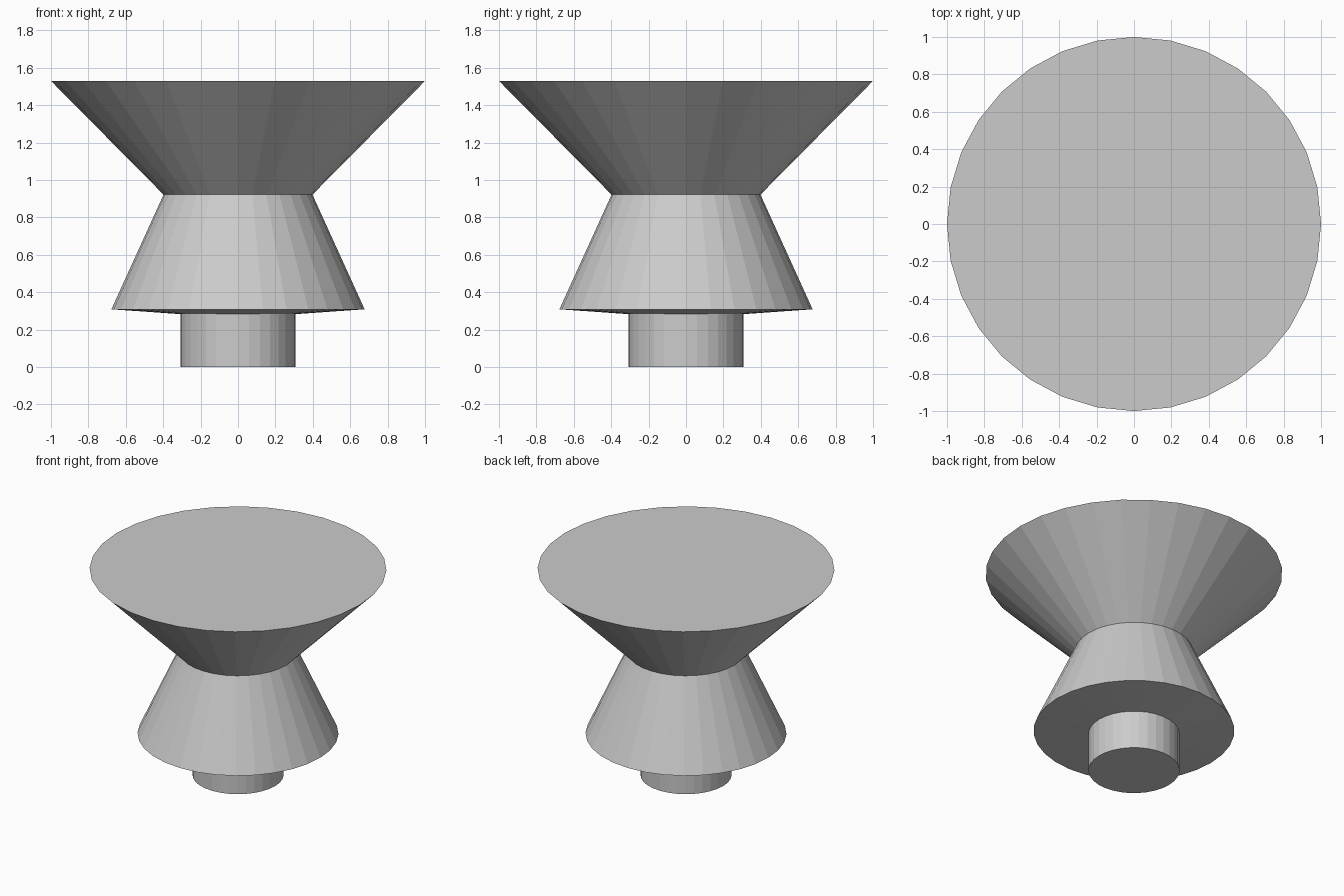
import bpy, bmesh
from math import cos, sin, tau

if "Cube" in bpy.data.objects:
    bpy.data.objects.remove(bpy.data.objects["Cube"])

SIDES = 32
# (radius, height) from foot to top: stem, flared skirt, waist, wide bowl
PROFILE = [(0.307, 0.0), (0.307, 0.283), (0.677, 0.309), (0.398, 0.922), (1.0, 1.53)]


def lathe(name, profile, sides):
    """Revolve a profile around z and cap both ends."""
    bm = bmesh.new()
    rings = [[bm.verts.new((r * cos(tau * i / sides), r * sin(tau * i / sides), z))
              for i in range(sides)] for r, z in profile]
    for low, high in zip(rings, rings[1:]):
        for i in range(sides):
            j = (i + 1) % sides
            bm.faces.new((low[i], low[j], high[j], high[i]))
    bm.faces.new(rings[0][::-1])
    bm.faces.new(rings[-1])
    mesh = bpy.data.meshes.new(name)
    bm.to_mesh(mesh)
    bm.free()
    obj = bpy.data.objects.new(name, mesh)
    bpy.context.collection.objects.link(obj)
    return obj


# One continuous turned body, flat shaded
lathe("flared_pedestal", PROFILE, SIDES)
